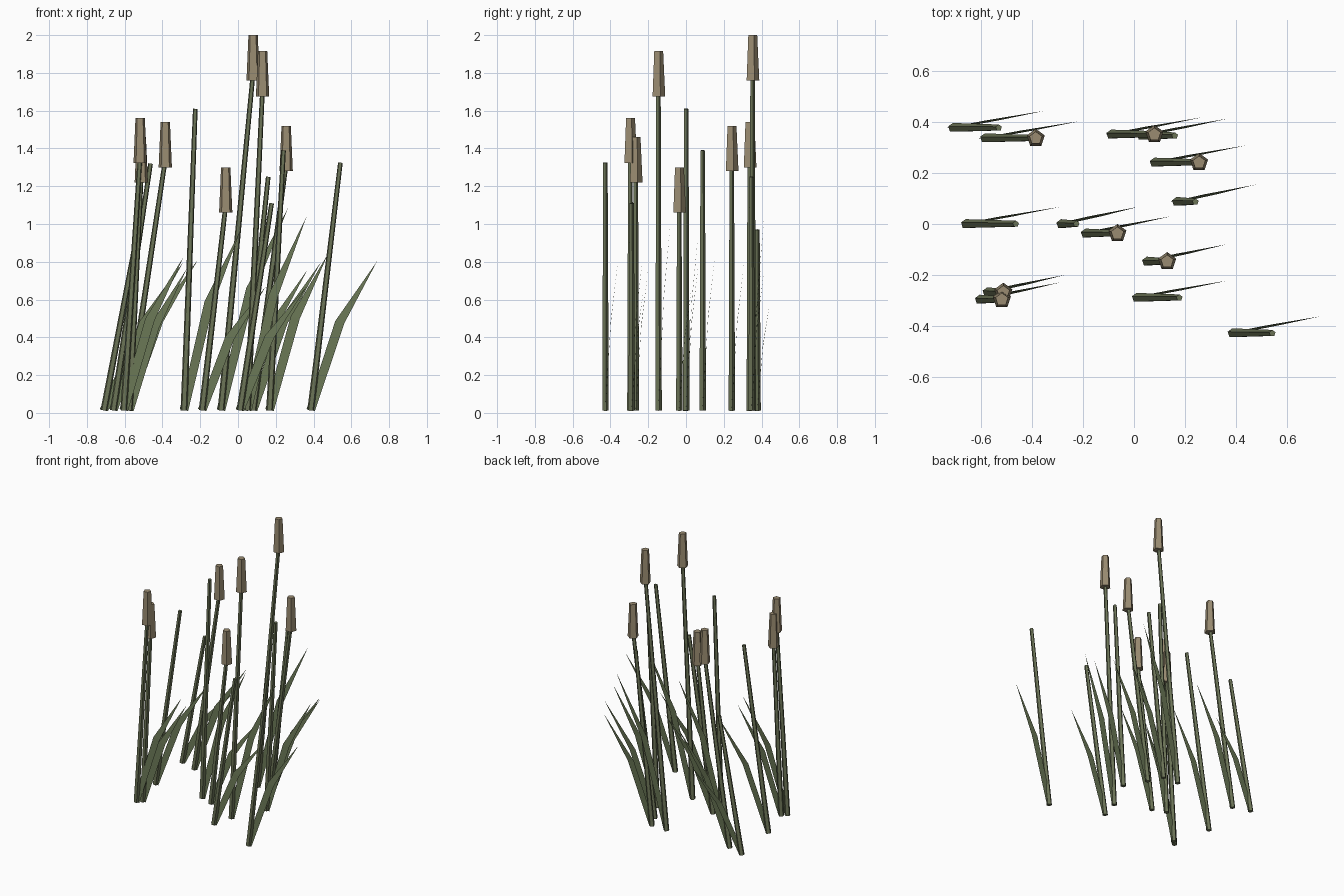
import bpy, bmesh
from math import sin, cos, pi
from mathutils import Vector

if "Cube" in bpy.data.objects:
    bpy.data.objects.remove(bpy.data.objects["Cube"])


def material(name, rgb):
    m = bpy.data.materials.new(name)
    m.diffuse_color = (*rgb, 1)
    m.use_nodes = True
    m.node_tree.nodes["Principled BSDF"].inputs["Base Color"].default_value = m.diffuse_color
    return m


GREEN = material("leaf_green", (0.14, 0.18, 0.09))
STEM = material("stem_green", (0.15, 0.175, 0.095))
BROWN = material("head_brown", (0.32, 0.26, 0.165))


def make_object(name, bm, mat):
    mesh = bpy.data.meshes.new(name)
    bm.to_mesh(mesh)
    bm.free()
    mesh.materials.append(mat)
    bpy.context.collection.objects.link(bpy.data.objects.new(name, mesh))


def tapered_prism(name, a, b, ra, rb, mat, sides=5):
    """Flat-sided tapered tube whose ends face along its axis."""
    bm = bmesh.new()
    a, b = Vector(a), Vector(b)
    axis = (b - a).normalized()
    v = Vector((0, 1, 0))
    u = v.cross(axis)
    rings = []
    for c, r in ((a, ra), (b, rb)):
        rings.append([bm.verts.new(c + u * r * sin(2 * pi * i / sides)
                                   + v * r * cos(2 * pi * i / sides))
                      for i in range(sides)])
    for i in range(sides):
        j = (i + 1) % sides
        bm.faces.new((rings[0][i], rings[0][j], rings[1][j], rings[1][i]))
    bm.faces.new(rings[0])
    bm.faces.new(rings[1])
    bmesh.ops.recalc_face_normals(bm, faces=bm.faces)
    make_object(name, bm, mat)


def leaf(name, x, y, dx, height):
    """Thin bent blade ending in a point."""
    bm = bmesh.new()
    rows = [(0, 0, 0.015, 0.022), (0.44 * dx, 0.03, 0.6 * height, 0.024)]
    pairs = []
    for ox, oy, z, w in rows:
        pairs.append([bm.verts.new((x + ox + s * w, y + oy, z - s * 0.25 * w))
                      for s in (-1, 1)])
    tip = bm.verts.new((x + dx, y + 0.067, height))
    (a, b), (c, d) = pairs
    bm.faces.new((a, b, d, c))
    bm.faces.new((c, d, tip))
    make_object(name, bm, GREEN)


# reeds: base x, tip x, y, top height, has a seed head
REEDS = [
    (-0.71, -0.53, 0.377, 0.97, False),
    (-0.585, -0.385, 0.336, 1.54, True),
    (-0.09, 0.08, 0.351, 2.00, True),
    (0.03, 0.16, 0.346, 1.25, False),
    (0.08, 0.255, 0.241, 1.52, True),
    (0.167, 0.241, 0.087, 1.39, False),
    (-0.66, -0.463, 0.0, 1.32, False),
    (-0.286, -0.226, 0.0, 1.61, False),
    (-0.19, -0.065, -0.037, 1.30, True),
    (0.05, 0.13, -0.147, 1.915, True),
    (-0.575, -0.512, -0.267, 1.46, True),
    (-0.605, -0.518, -0.296, 1.562, True),
    (0.01, 0.178, -0.289, 1.11, False),
    (0.385, 0.542, -0.428, 1.325, False),
]

for n, (x0, x1, y, top, has_head) in enumerate(REEDS, 1):
    stem_top = top - 0.2 if has_head else top
    tapered_prism(f"stem_{n}", (x0, y, 0.013), (x1, y, stem_top), 0.019, 0.013, STEM)
    leaf(f"leaf_{n}", x0, y, 0.272 + 0.5 * (x1 - x0), 0.605 * stem_top)
    if has_head:
        tapered_prism(f"seed_head_{n}", (x1, y, top - 0.24), (x1, y, top),
                      0.037, 0.026, BROWN)
